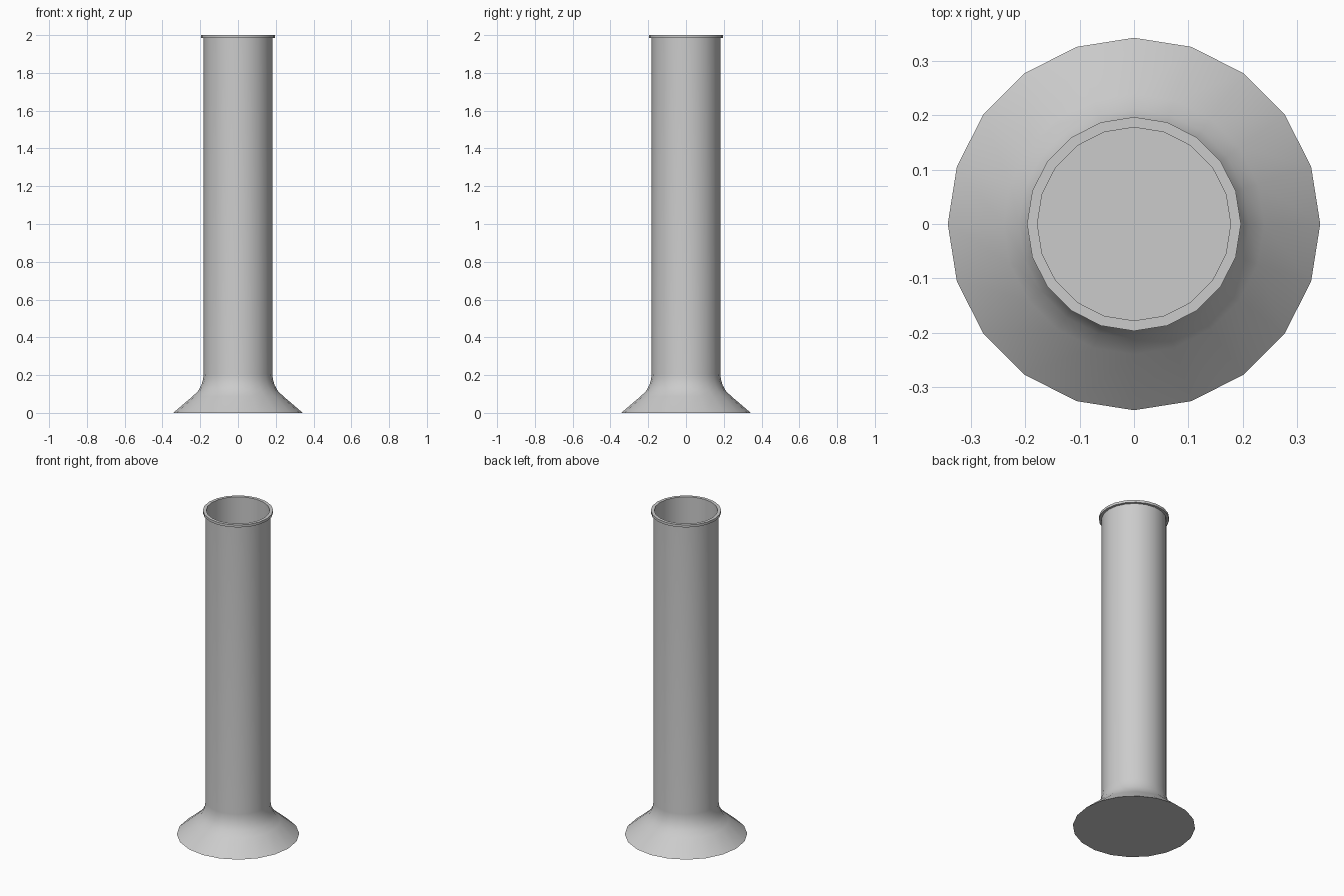
import bpy, bmesh, math

if "Cube" in bpy.data.objects:
    bpy.data.objects.remove(bpy.data.objects["Cube"])

SIDES = 20

# Profile (radius, height): flared foot, tall tube, flat rim, inner bore and floor
profile = [
    (0.343, 0.0), (0.240, 0.088), (0.212, 0.115), (0.194, 0.147),
    (0.185, 0.178), (0.182, 0.205), (0.182, 1.985),
    (0.197, 1.985), (0.197, 2.0), (0.178, 2.0), (0.178, 0.01),
]


def lathe(name, points):
    bm = bmesh.new()
    rings = []
    for r, z in points:
        rings.append([bm.verts.new((r * math.cos(2 * math.pi * i / SIDES),
                                    r * math.sin(2 * math.pi * i / SIDES), z))
                      for i in range(SIDES)])
    for a, b in zip(rings, rings[1:]):
        for i in range(SIDES):
            j = (i + 1) % SIDES
            bm.faces.new((a[i], a[j], b[j], b[i]))
    # Underside and inner floor
    bm.faces.new(rings[0][::-1])
    bm.faces.new(rings[-1])
    bmesh.ops.recalc_face_normals(bm, faces=bm.faces)
    mesh = bpy.data.meshes.new(name)
    bm.to_mesh(mesh)
    bm.free()
    obj = bpy.data.objects.new(name, mesh)
    bpy.context.collection.objects.link(obj)
    return obj


# Tall open tube with flared foot
vase = lathe("tall_vase", profile)
bpy.context.view_layer.objects.active = vase
vase.select_set(True)
bpy.ops.object.shade_smooth_by_angle(angle=math.radians(35))
